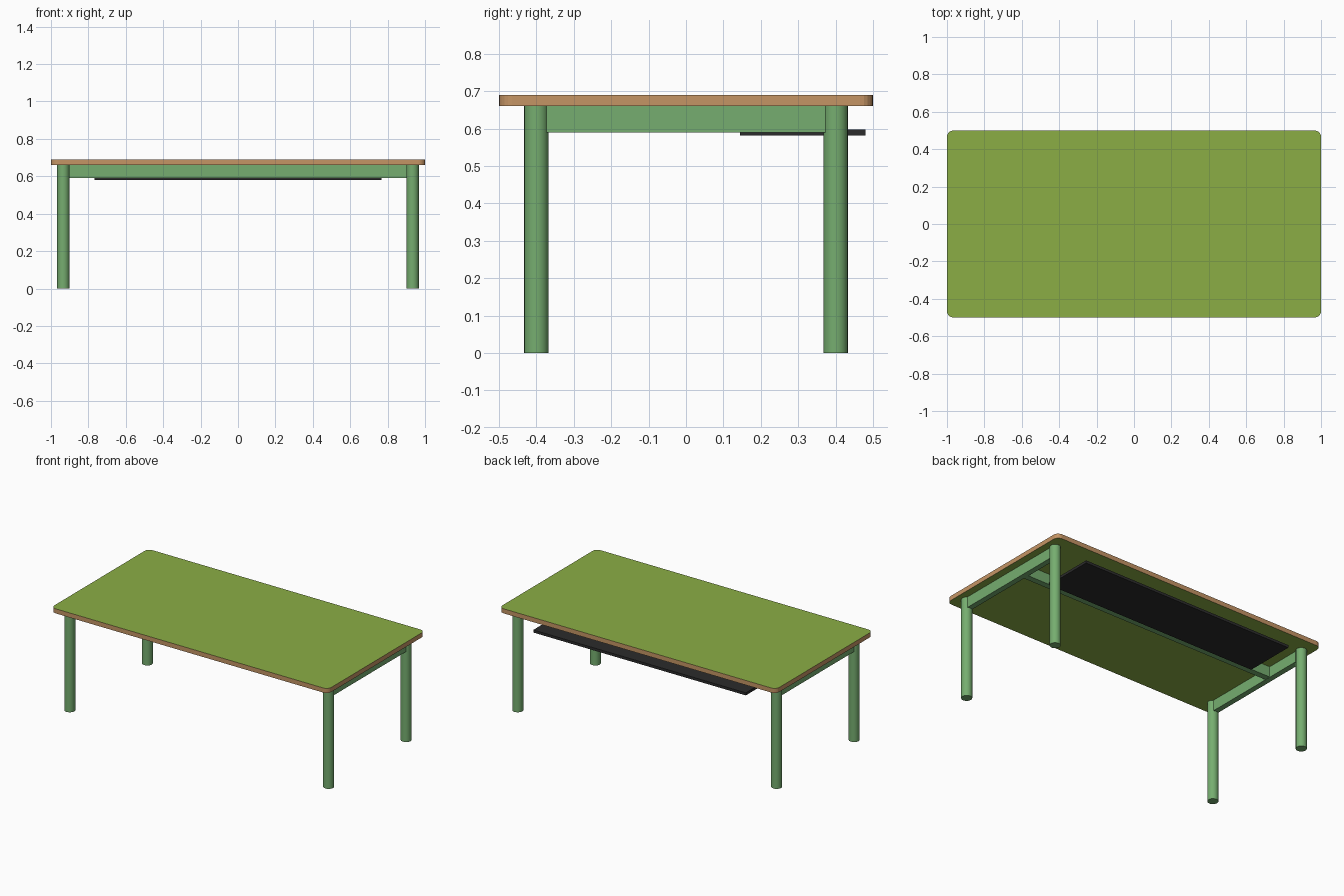
import bpy, bmesh, math
from mathutils import Matrix, Vector

if "Cube" in bpy.data.objects:
    bpy.data.objects.remove(bpy.data.objects["Cube"])


def material(name, rgb):
    m = bpy.data.materials.new(name)
    m.diffuse_color = (*rgb, 1)
    m.use_nodes = True
    m.node_tree.nodes["Principled BSDF"].inputs["Base Color"].default_value = m.diffuse_color
    return m


LAMINATE = material("green_laminate", (0.26, 0.42, 0.06))
WOOD = material("wood_edge", (0.56, 0.30, 0.13))
FRAME = material("green_frame", (0.18, 0.42, 0.16))
DARK = material("dark_tray", (0.025, 0.025, 0.025))


def finish(name, bm, *mats):
    mesh = bpy.data.meshes.new(name)
    bm.to_mesh(mesh)
    bm.free()
    ob = bpy.data.objects.new(name, mesh)
    bpy.context.collection.objects.link(ob)
    for m in mats:
        mesh.materials.append(m)
    return ob


def box_bm(lo, hi):
    lo, hi = Vector(lo), Vector(hi)
    bm = bmesh.new()
    bmesh.ops.create_cube(bm, size=1, matrix=Matrix.Translation((lo + hi) / 2)
                          @ Matrix.Diagonal((*(hi - lo), 1)))
    return bm


# Table top: slab with rounded corners, laminate faces and wooden edge
bm = box_bm((-1, -0.5, 0.66), (1, 0.5, 0.69))
corners = [e for e in bm.edges if abs(e.verts[0].co.z - e.verts[1].co.z) > 0.01]
bmesh.ops.bevel(bm, geom=corners, offset=0.035, segments=5, profile=0.5, affect='EDGES')
bm.normal_update()
for f in bm.faces:
    f.material_index = 0 if abs(f.normal.z) > 0.5 else 1
finish("table_top", bm, LAMINATE, WOOD)

# Round legs and the short side rails joining each pair
for sx, side in ((-1, "left"), (1, "right")):
    for sy, end in ((-1, "front"), (1, "back")):
        bm = bmesh.new()
        bmesh.ops.create_cone(bm, cap_ends=True, segments=24, radius1=0.0325,
                              radius2=0.0325, depth=0.66,
                              matrix=Matrix.Translation((sx * 0.934, sy * 0.4, 0.33)))
        leg = finish(f"{end}_{side}_leg", bm, FRAME)
        bpy.context.view_layer.objects.active = leg
        leg.select_set(True)
        bpy.ops.object.shade_smooth_by_angle(angle=math.radians(40))
        leg.select_set(False)
    x = sx * 0.934
    finish(f"{side}_rail", box_bm((x - 0.018, -0.385, 0.59), (x + 0.018, 0.385, 0.66)), FRAME)

# Long beam between the side rails
finish("long_beam", box_bm((-0.918, 0.095, 0.592), (0.918, 0.135, 0.66)), FRAME)

# Dark tray under the back edge
finish("under_tray", box_bm((-0.768, 0.145, 0.581), (0.766, 0.48, 0.598)), DARK)
